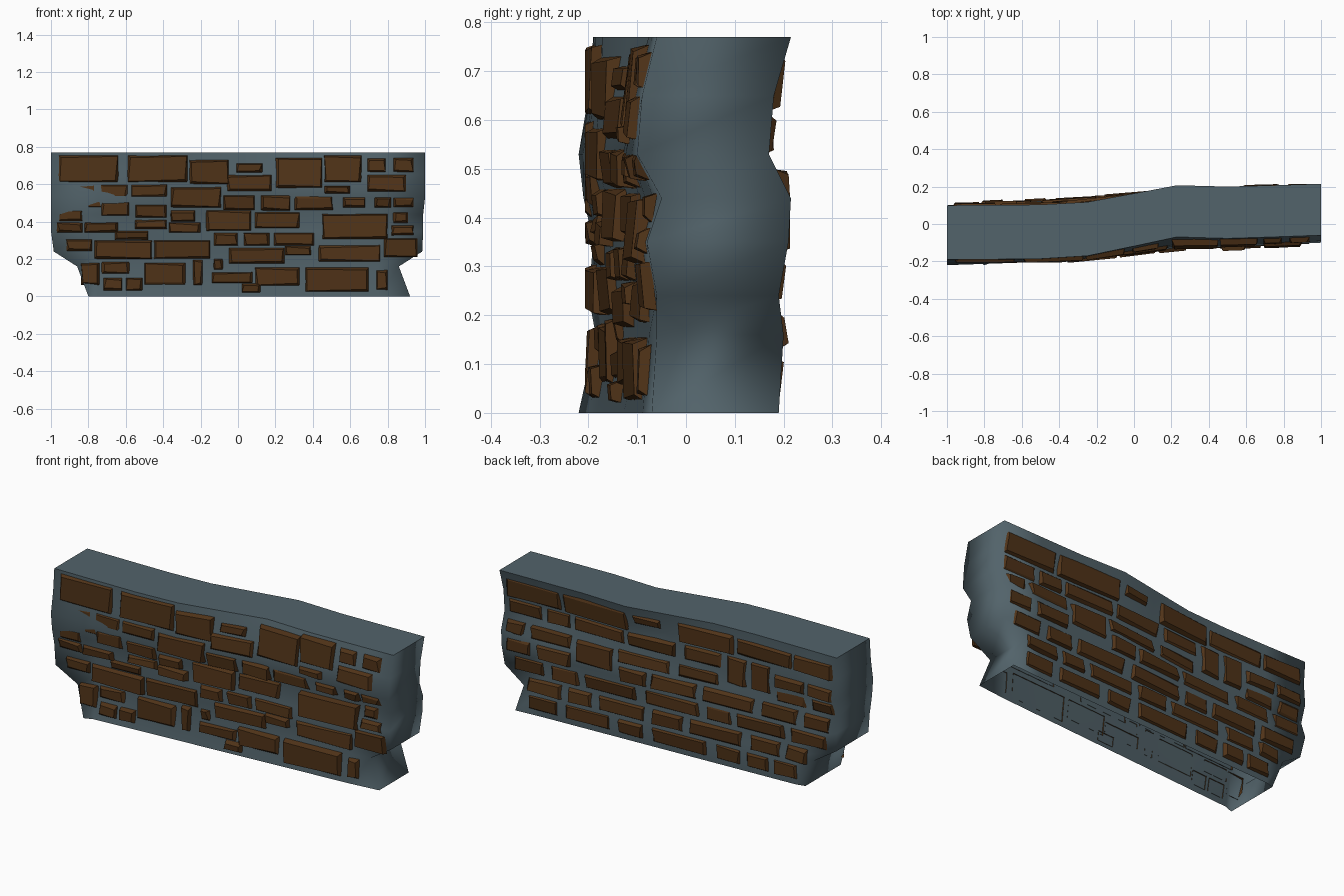
import bpy, bmesh, random
random.seed(4)

Z = [0, .16, .24, .35, .44, .53, .65, .77]            # core levels
LEFT_X = [-.80, -.86, -.985, -1, -1, -1, -1, -1]      # end outlines
RIGHT_X = [.92, .86, .985, .99, .99, 1, 1, 1]
FRONT_L = [-.22, -.185, -.20, -.19, -.21, -.22, -.20, -.19]
FRONT_R = [-.07, -.06, -.06, -.08, -.05, -.10, -.09, -.06]
BACK_L = [.09, .10, .08, .10, .07, .10, .09, .10]
BACK_R = [.19, .20, .19, .21, .215, .17, .18, .215]
COLS = [-1, -.75, -.5, -.25, 0, .23, .5, .75, 1]      # bend of the wall along x
BEND = [0, .01, .03, .15, .55, .93, .87, .93, 1]


def interp(v, xs, ys):
    v = min(max(v, xs[0]), xs[-1])
    for i in range(len(xs) - 1):
        if v <= xs[i + 1]:
            t = (v - xs[i]) / (xs[i + 1] - xs[i])
            return ys[i] + t * (ys[i + 1] - ys[i])


def wall_y(x, z, front):
    """Depth of the core's front or back face; the foot is straighter than the top."""
    k = min(1, max(0, z / .77)) ** 2
    s = (x + 1) / 2 * (1 - k) + interp(x, COLS, BEND) * k
    a, b = (FRONT_L, FRONT_R) if front else (BACK_L, BACK_R)
    return interp(z, Z, a) * (1 - s) + interp(z, Z, b) * s


def material(name, rgb):
    m = bpy.data.materials.new(name)
    m.diffuse_color = (*rgb, 1)
    return m


def finish(bm, name, mat, smooth):
    for f in bm.faces:
        f.smooth = smooth
    me = bpy.data.meshes.new(name)
    bm.to_mesh(me)
    bm.free()
    me.materials.append(mat)
    ob = bpy.data.objects.new(name, me)
    bpy.context.collection.objects.link(ob)
    return ob


# Wall core: stacked closed loops, capped on top, open underneath
bm = bmesh.new()
loops = []
for i, z in enumerate(Z):
    xs = [LEFT_X[i]] + COLS[1:-1] + [RIGHT_X[i]]
    ring = [(x, wall_y(c, z, True)) for x, c in zip(xs, COLS)]
    ring += [(x, wall_y(c, z, False)) for x, c in zip(xs[::-1], COLS[::-1])]
    loops.append([bm.verts.new((x, y, z)) for x, y in ring])
n = len(loops[0])
for a, b in zip(loops, loops[1:]):
    for j in range(n):
        k = (j + 1) % n
        bm.faces.new((a[j], a[k], b[k], b[j]))
top = loops[-1]
for j in range(len(COLS) - 1):
    bm.faces.new((top[j], top[j + 1], top[n - 2 - j], top[n - 1 - j]))
for j in range(n):
    bm.edges.get((top[j], top[(j + 1) % n])).smooth = False
finish(bm, "wall_core", material("stone_grey", (.085, .125, .145)), True)


def add_brick(bm, x0, x1, z0, z1, front):
    """Upright tapering stone with no hidden back, partly sunk where the wall bulges."""
    out = -1 if front else 1
    depth = random.uniform(.014, .026) if front else random.uniform(.008, .018)
    tilt = random.uniform(-.004, .004)
    j = lambda: random.uniform(-.008, .008)
    zm = (z0 + z1) / 2
    base = [(x0, z0), (x1, z0), (x1, z1), (x0, z1)]
    inset = [(x0 + .01, z0 + .01), (x1 - .01, z0 + .01), (x1 - .01, z1 - .01), (x0 + .01, z1 - .01)]
    vs = [bm.verts.new((x, wall_y(x, z, front) - out * .003, z)) for x, z in base]
    for x, z in inset:
        y = .35 * wall_y(x, z, front) + .65 * wall_y(x, zm, front)   # nearly plumb face
        y += out * (depth + (tilt if z > zm else -tilt))
        vs.append(bm.verts.new((x + j(), max(-.207, min(.213, y)), z + j() * .7)))
    for f in ((4, 5, 6, 7), (0, 1, 5, 4), (1, 2, 6, 5), (2, 3, 7, 6), (3, 0, 4, 7)):
        bm.faces.new([vs[i] for i in (f if front else f[::-1])])


def bricks(name, courses, front, mat):
    bm = bmesh.new()
    for z0, z1, xs in courses:
        for x0, x1 in zip(xs[::2], xs[1::2]):
            add_brick(bm, x0, x1, z0, z1, front)
    finish(bm, name, mat, False)


brown = material("brick_brown", (.08, .033, .009))

# Front stones by course: bottom, top, then start/end pairs
upper = [
    (.61, .755, [-.96, -.64, -.59, -.27]), (.60, .73, [-.26, -.05]), (.58, .74, [.20, .45]),
    (.61, .755, [.46, .66]), (.665, .74, [.69, .79, .83, .94]), (.66, .71, [-.01, .13]),
    (.56, .65, [-.06, .18, .69, .90]), (.53, .60, [-.95, -.76, -.74, -.59, -.57, -.38]),
    (.475, .585, [-.36, -.09]), (.55, .59, [.46, .60]),
    (.46, .54, [-.08, .09, .12, .28, .30, .51]), (.475, .53, [.56, .68, .73, .82, .83, .94]),
    (.475, .52, [-.95, -.83, -.81, -.73]), (.43, .505, [-.73, -.58]), (.42, .49, [-.55, -.38]),
]
lower = [
    (.40, .46, [-.96, -.83, -.36, -.23]), (.35, .46, [-.17, .07]), (.365, .45, [.09, .33]),
    (.305, .44, [.45, .80]), (.39, .45, [.83, .91]), (.325, .38, [.82, .94]),
    (.36, .41, [-.55, -.38]), (.34, .395, [-.97, -.83, -.82, -.64, -.37, -.20]),
    (.30, .35, [-.66, -.48]), (.27, .34, [-.13, 0, .03, .17, .19, .41]),
    (.24, .305, [-.92, -.78]), (.20, .30, [-.77, -.46, -.45, -.15]),
    (.175, .26, [-.05, .25]), (.185, .275, [.43, .76]), (.22, .27, [.25, .39]), (.21, .31, [.78, .96]),
    (.12, .185, [-.73, -.58]), (.06, .18, [-.84, -.74]), (.06, .18, [-.50, -.28]),
    (.06, .195, [-.24, -.19]), (.14, .20, [-.13, -.08]), (.07, .13, [-.14, .08]),
    (.03, .10, [-.72, -.62, -.60, -.51]), (.02, .07, [.02, .12]),
    (.055, .155, [.09, .33]), (.025, .155, [.36, .70]), (.035, .14, [.74, .80]),
]
bricks("front_upper_bricks", upper, True, brown)
bricks("front_lower_bricks", lower, True, brown)

# Back stones
back = [
    (.62, .73, [-.37, -.05, .24, .63, .65, .97]), (.63, .72, [-.97, -.74, -.72, -.39]), (.67, .72, [.05, .20]),
    (.53, .61, [-.30, -.08, -.03, .24, .27, .57, .60, .74, .77, .97]),
    (.51, .58, [-.97, -.82, -.80, -.62]), (.46, .61, [-.59, -.48, -.45, -.33]),
    (.43, .50, [-.97, -.84, -.80, -.63, -.28, -.05, .0, .30, .58, .82, .86, .97]),
    (.37, .49, [.33, .55]),
    (.33, .41, [-.95, -.80, -.76, -.55, -.50, -.20, -.16, .10, .13, .29, .58, .78, .82, .96]),
    (.23, .31, [-.93, -.72, -.68, -.40, -.36, -.22, -.17, .14, .20, .50, .54, .70, .75, .92]),
    (.13, .21, [-.82, -.70, -.66, -.48, -.43, -.12, -.08, .10, .15, .42, .46, .60, .64, .84]),
    (.03, .11, [-.76, -.62, -.59, -.46, -.42, -.28, -.22, .10, .16, .30, .36, .62, .67, .84]),
]
bricks("back_bricks", back, False, brown)
